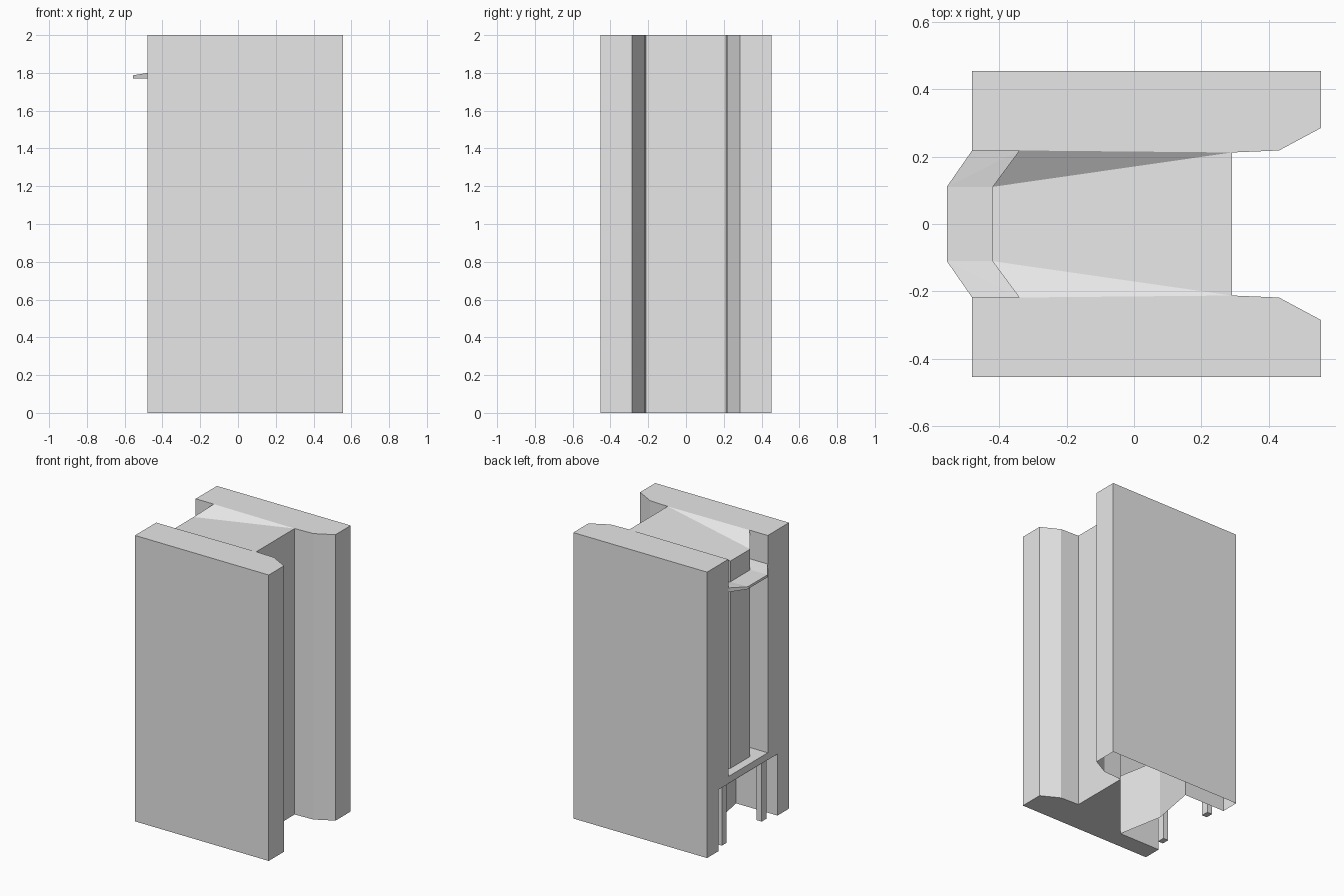
import bpy
import bmesh

cube = bpy.data.objects.get("Cube")
if cube:
    bpy.data.objects.remove(cube, do_unlink=True)

GREY = (0.8, 0.8, 0.8, 1)
mat = bpy.data.materials.new("plain grey")
mat.use_nodes = True
mat.diffuse_color = GREY
bsdf = next(n for n in mat.node_tree.nodes if n.type == 'BSDF_PRINCIPLED')
bsdf.inputs["Base Color"].default_value = GREY

TOP, SOFFIT = 2.0, 0.43


def finish(bm, name):
    bmesh.ops.remove_doubles(bm, verts=bm.verts, dist=0.0005)
    mesh = bpy.data.meshes.new(name)
    bm.to_mesh(mesh)
    bm.free()
    mesh.materials.append(mat)
    obj = bpy.data.objects.new(name, mesh)
    bpy.context.collection.objects.link(obj)
    return obj


def face(bm, points):
    return bm.faces.new([bm.verts.new(p) for p in points])


def flip(points):
    """Mirror points across the y axis, keeping the winding."""
    return [(p[0], -p[1], *p[2:]) for p in reversed(points)]


def at(points, z):
    return [(p[0], p[1], z) for p in points]


def walls(bm, low, high):
    """Join two closed loops of points with side faces."""
    for i in range(len(low)):
        j = (i + 1) % len(low)
        face(bm, [low[i], low[j], high[j], high[i]])


# Shared half outline of a wing, from the core front round to the rear end
wing = [(0.29, 0.212), (0.43, 0.218), (0.555, 0.285), (0.555, 0.453), (-0.48, 0.453)]
recess = [(-0.48, 0.218), (-0.34, 0.218)]
core_rear = (-0.42, 0.11)
porch = [(-0.48, 0.325), (-0.16, 0.325)]
porch_back = (-0.22, 0)

# Building shell: upper storeys above the porch
bm = bmesh.new()
half_top = at(wing + recess, TOP)
roof_low = (*core_rear, 1.93)
upper = half_top + [roof_low]
upper += flip(upper)
walls(bm, at(upper, SOFFIT), upper)

# Wing roofs, sloping roof corners and the core roof
corner = [half_top[0], half_top[-1], roof_low]
for pts in (half_top, corner):
    face(bm, pts)
    face(bm, flip(pts))
face(bm, [half_top[0], roof_low, flip([roof_low])[0], flip([half_top[0]])[0]])

# Ground storey with the porch cut into the rear of both wings
half_low = at(wing + porch, 0)
lower = half_low + [(*porch_back, 0)] + flip(half_low)
walls(bm, lower, at(lower, SOFFIT))

# Porch ceiling and the part of the underside that is closed
ceiling = at(porch + [porch_back] + flip(porch), SOFFIT)
face(bm, ceiling[::-1])
face(bm, (flip(half_low) + [half_low[0]])[::-1])
finish(bm, "building_shell")


def prism(name, low, high, caps):
    bm = bmesh.new()
    walls(bm, low, high)
    face(bm, low[::-1])
    for cap in caps:
        face(bm, cap)
    bmesh.ops.remove_doubles(bm, verts=bm.verts, dist=0.0005)
    bmesh.ops.recalc_face_normals(bm, faces=bm.faces)
    return finish(bm, name)


# Slab between the wings over the porch
edge = recess + [core_rear]
edge += flip(edge)
slab_top = at(edge, 0.48)
prism("porch_slab", at(edge, SOFFIT + 0.002), slab_top, [slab_top])

# Thin canopy with a drooping front edge
side = [(-0.34, 0.218, 1.80), (-0.48, 0.218, 1.80), (-0.555, 0.11, 1.787)]
inner = (*core_rear, 1.785)
left = [inner] + side
right = flip(left)
rim = left + right
caps = [left[:2] + left[3:], left[1:], right[:1] + right[2:], right[:3],
        [left[0], left[3], right[0], right[3]]]
prism("entrance_canopy", at(rim, 1.77), rim, caps)

# Two porch columns
for label, s in (("left", 1), ("right", -1)):
    x, y, w, d = -0.43, 0.22 * s, 0.02, 0.026
    ring = [(x - w, y - d), (x + w, y - d), (x + w, y + d), (x - w, y + d)]
    top = at(ring, SOFFIT + 0.01)
    prism("porch_column_" + label, at(ring, 0), top, [top])
